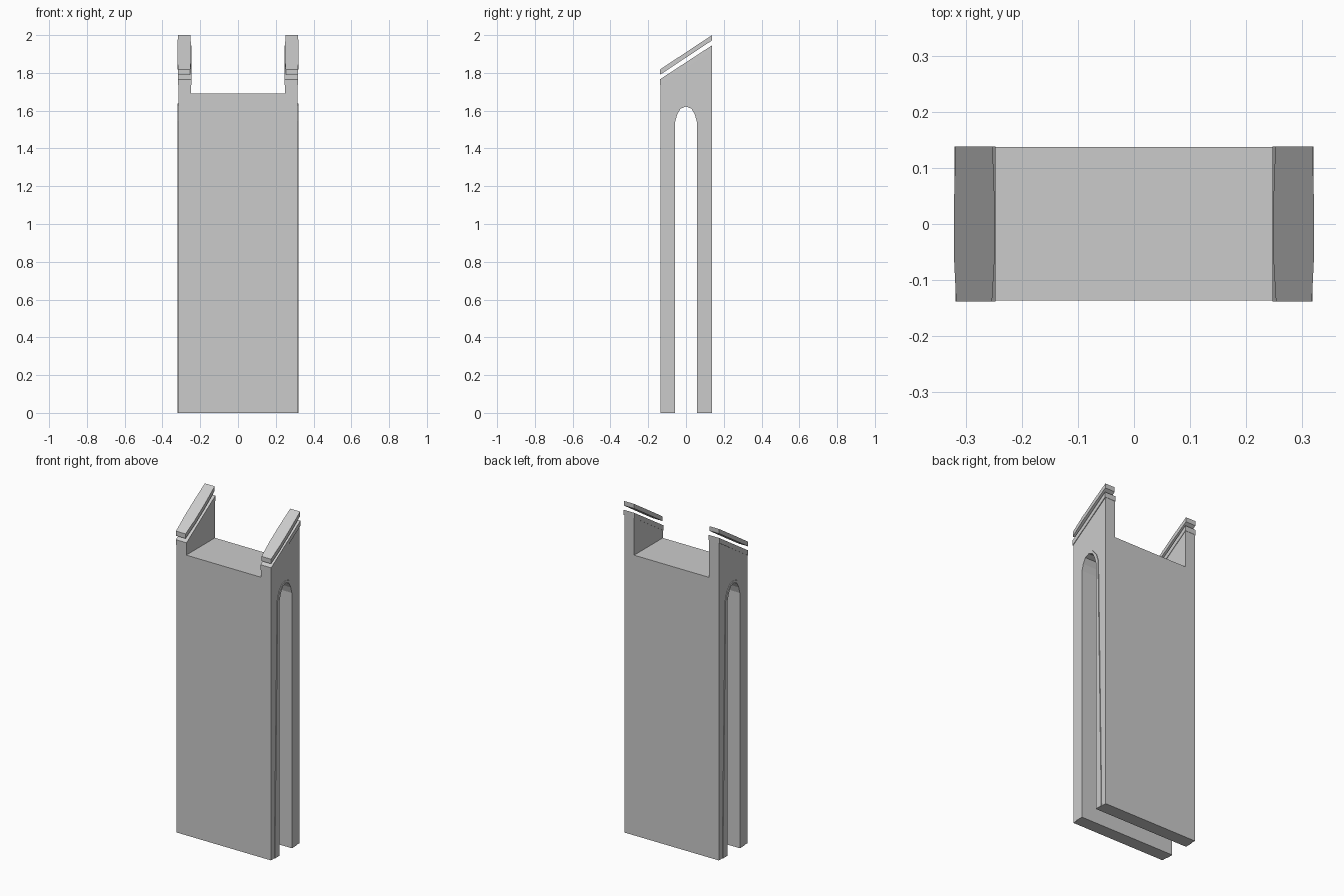
import bpy, bmesh

if "Cube" in bpy.data.objects:
    bpy.data.objects.remove(bpy.data.objects["Cube"])


def finish(name, bm):
    bmesh.ops.recalc_face_normals(bm, faces=bm.faces)
    mesh = bpy.data.meshes.new(name)
    bm.to_mesh(mesh)
    bm.free()
    obj = bpy.data.objects.new(name, mesh)
    bpy.context.collection.objects.link(obj)
    return obj


def extrude_profile(name, pts, x0, x1):
    """Extrude a closed (y, z) outline along x."""
    bm = bmesh.new()
    face = bm.faces.new([bm.verts.new((x0, y, z)) for y, z in pts])
    ext = bmesh.ops.extrude_face_region(bm, geom=[face])
    verts = [v for v in ext["geom"] if isinstance(v, bmesh.types.BMVert)]
    bmesh.ops.translate(bm, verts=verts, vec=(x1 - x0, 0, 0))
    return finish(name, bm)


def mirrored(half):
    """Complete an arch from its +y half, which ends at y = 0."""
    return half + [(-y, z) for y, z in half[-2::-1]]


def slope_bar(name, side, sections, z_low, z_high, thick):
    """Sloping bar lofted through (y, inner x, outer x) sections."""
    bm = bmesh.new()
    rings = []
    for y, xi, xo in sections:
        z = z_low + (z_high - z_low) * (y + 0.138) / 0.276
        rings.append([bm.verts.new((side * x, y, h)) for x, h in
                      ((xi, z), (xo, z), (xo, z + thick), (xi, z + thick))])
    for a, b in zip(rings, rings[1:]):
        for i in range(4):
            j = (i + 1) % 4
            bm.faces.new((a[i], a[j], b[j], b[i]))
    bm.faces.new(rings[0])
    bm.faces.new(rings[-1])
    return finish(name, bm)


opening = mirrored([(0.058, 0), (0.058, 1.54), (0.047, 1.578), (0.03, 1.61), (0, 1.622)])
trim_edge = mirrored([(0.104, 0), (0.077, 1.545), (0.062, 1.59), (0.032, 1.626), (0, 1.637)])

# Main body with arched passage and sloping side tops
outer = [(-0.136, 0), (-0.136, 1.736), (0.137, 1.916), (0.137, 0)]
body = extrude_profile("body", outer + opening, -0.315, 0.315)

# Notch between the two raised side walls
cutter = extrude_profile("notch_cutter", [(-0.3, 1.69), (0.3, 1.69), (0.3, 2.2), (-0.3, 2.2)],
                         -0.25, 0.25)
cutter.hide_render = True
cutter.hide_set(True)
cut = body.modifiers.new("notch", 'BOOLEAN')
cut.operation = 'DIFFERENCE'
cut.solver = 'EXACT'
cut.object = cutter
bpy.context.view_layer.objects.active = body
body.select_set(True)
bpy.ops.object.modifier_apply(modifier=cut.name)
bpy.data.objects.remove(cutter)

for side, label in ((-1, "left"), (1, "right")):
    # Thin raised trim around the passage
    extrude_profile(label + "_arch_trim", trim_edge + opening[::-1],
                    side * 0.315, side * 0.319)
    # Coping fixed to the sloping wall top
    slope_bar(label + "_coping", side,
              [(-0.138, 0.247, 0.318), (0.138, 0.247, 0.32)], 1.735, 1.915, 0.031)
    # Floating cap slab, slightly bowed in the middle
    slope_bar(label + "_cap_slab", side,
              [(-0.138, 0.253, 0.317), (-0.055, 0.248, 0.321),
               (0.03, 0.248, 0.321), (0.138, 0.252, 0.318)], 1.79, 1.972, 0.028)
